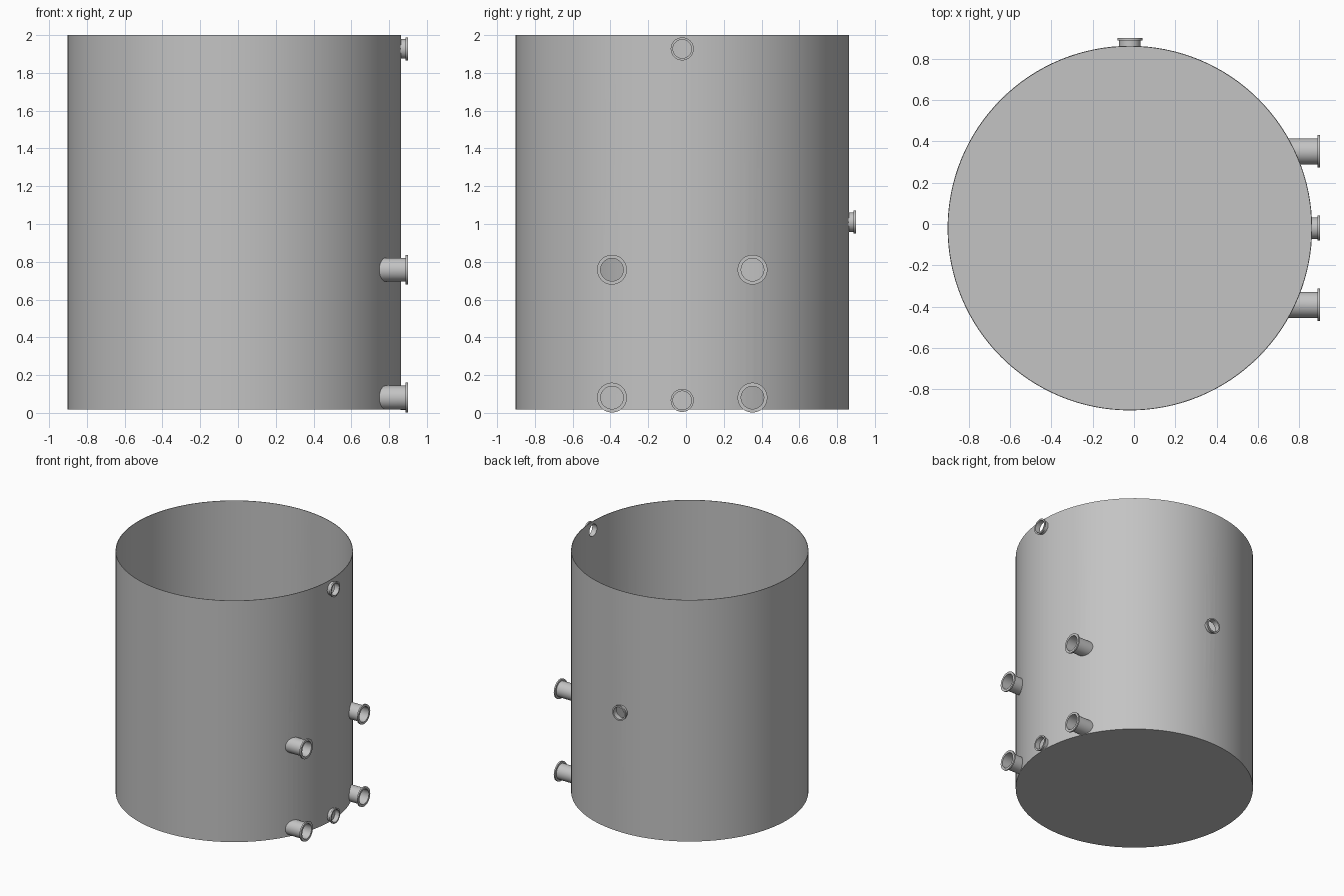
import bpy, bmesh, math
from mathutils import Matrix, Vector

cube = bpy.data.objects.get("Cube")
if cube:
    bpy.data.objects.remove(cube, do_unlink=True)

CENTRE = -0.02      # tank axis in x and y
RADIUS = 0.883
WALL = 0.004
BASE, TOP = 0.017, 2.0
REACH = 0.90        # outer face of every flange
SIDES = 48

steel = bpy.data.materials.new("grey_steel")
steel.use_nodes = True
steel.diffuse_color = (0.55, 0.55, 0.55, 1)
steel.node_tree.nodes["Principled BSDF"].inputs["Base Color"].default_value = (0.55, 0.55, 0.55, 1)


def finish(name, bm):
    bmesh.ops.recalc_face_normals(bm, faces=bm.faces)
    mesh = bpy.data.meshes.new(name)
    bm.to_mesh(mesh)
    bm.free()
    mesh.materials.append(steel)
    obj = bpy.data.objects.new(name, mesh)
    bpy.context.collection.objects.link(obj)
    return obj


def smooth(obj):
    bpy.ops.object.select_all(action='DESELECT')
    obj.select_set(True)
    bpy.context.view_layer.objects.active = obj
    bpy.ops.object.shade_smooth_by_angle(angle=math.radians(30))


def ring(bm, count, point):
    return [bm.verts.new(point(2 * math.pi * i / count)) for i in range(count)]


def bridge(bm, a, b):
    for i in range(len(a)):
        j = (i + 1) % len(a)
        bm.faces.new((a[i], a[j], b[j], b[i]))


def make_tank():
    """Open-topped thin shell with a flat floor."""
    bm = bmesh.new()
    profile = [(RADIUS, BASE), (RADIUS, TOP), (RADIUS - WALL, TOP), (RADIUS - WALL, BASE + WALL)]
    rings = [ring(bm, 128, lambda t, r=r, z=z: (CENTRE + r * math.cos(t), CENTRE + r * math.sin(t), z))
             for r, z in profile]
    for a, b in zip(rings, rings[1:]):
        bridge(bm, a, b)
    bm.faces.new(rings[0])
    bm.faces.new(rings[-1])
    return finish("tank_shell", bm)


def placement(turn):
    return Matrix.Translation((CENTRE, CENTRE, 0)) @ Matrix.Rotation(turn, 4, 'Z')


def make_nozzle(name, turn, offset, height, pipe, bore, flange):
    """Hollow stub whose root follows the curved wall, ending in a thin flange."""
    bm = bmesh.new()
    end = REACH - CENTRE

    def loop(r, x=None):
        def point(t):
            y = offset + r * math.cos(t)
            px = math.sqrt((RADIUS - WALL / 2) ** 2 - y * y) if x is None else x
            return Vector((px, y, height + r * math.sin(t)))
        return ring(bm, SIDES, point)

    loops = [loop(pipe), loop(pipe, end - 0.012), loop(flange, end - 0.012),
             loop(flange, end), loop(bore, end), loop(bore)]
    for a, b in zip(loops, loops[1:] + loops[:1]):
        bridge(bm, a, b)
    bm.transform(placement(turn))
    smooth(finish(name, bm))


def drill(tank, turn, offset, height, bore):
    """Open the wall behind a nozzle."""
    bm = bmesh.new()
    middle = math.sqrt(RADIUS ** 2 - offset ** 2)
    bmesh.ops.create_cone(bm, cap_ends=True, segments=SIDES, radius1=bore, radius2=bore, depth=0.2)
    bm.transform(placement(turn) @ Matrix.Translation((middle, offset, height))
                 @ Matrix.Rotation(math.pi / 2, 4, 'Y'))
    cutter = finish("hole_cutter", bm)
    cut = tank.modifiers.new("hole", 'BOOLEAN')
    cut.operation, cut.solver, cut.object = 'DIFFERENCE', 'EXACT', cutter
    bpy.ops.object.select_all(action='DESELECT')
    bpy.context.view_layer.objects.active = tank
    tank.select_set(True)
    bpy.ops.object.modifier_apply(modifier=cut.name)
    bpy.data.objects.remove(cutter, do_unlink=True)


LARGE = (0.063, 0.060, 0.079)   # pipe, bore and flange radii
SMALL = (0.052, 0.049, 0.061)
BACK = math.pi / 2

nozzles = [("upper_vent", 0, 0, 1.927, SMALL),
           ("drain", 0, 0, 0.066, SMALL),
           ("back_port", BACK, 0, 1.01, SMALL)]
for side, offset in (("front", -0.372), ("back", 0.372)):
    for level, height in (("lower", 0.081), ("upper", 0.758)):
        nozzles.append((f"{level}_{side}_nozzle", 0, offset, height, LARGE))

tank = make_tank()
for name, turn, offset, height, (pipe, bore, flange) in nozzles:
    drill(tank, turn, offset, height, bore)
    make_nozzle(name, turn, offset, height, pipe, bore, flange)
smooth(tank)
